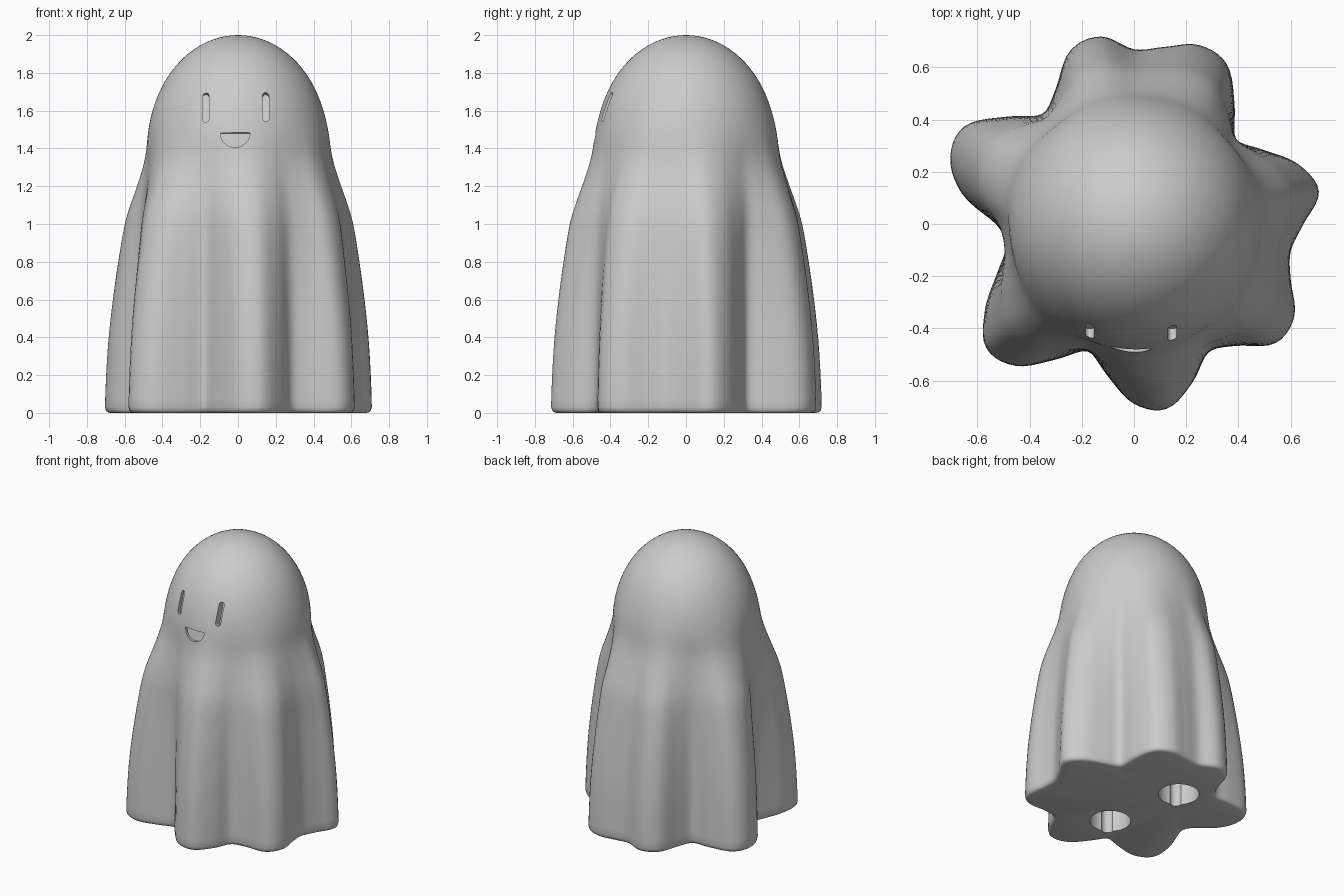
import bpy, bmesh, math
from mathutils import Matrix, Vector

cube = bpy.data.objects.get("Cube")
if cube:
    bpy.data.objects.remove(cube)

grey = bpy.data.materials.new("plain grey")
grey.use_nodes = True
grey.diffuse_color = (0.6, 0.6, 0.6, 1)
grey.node_tree.nodes["Principled BSDF"].inputs["Base Color"].default_value = (0.6, 0.6, 0.6, 1)

# Hem radius every ten degrees, in hundredths, counter-clockwise from +x
HEM = [65, 72, 67, 57, 51, 60, 71, 73, 69, 67, 73, 71, 60, 55, 64, 75, 75, 67,
       53, 50, 56, 66, 74, 71, 60, 52, 59, 69, 72, 65, 57, 61, 71, 71, 64, 61]
# Strength of the folds every fifth of a unit, from hem to crown
FOLD = [100, 97, 91, 81, 68, 52, 28, 7, 0, 0, 0, 0]


def spline(values, t, closed=False):
    """Smooth curve through evenly spaced values."""
    i, f = math.floor(t), t - math.floor(t)
    n = len(values)
    at = lambda k: values[k % n if closed else max(0, min(n - 1, k))] / 100
    a, b, c, d = (at(i + k) for k in (-1, 0, 1, 2))
    return b + f * (c - a + f * (2*a - 5*b + 4*c - d + f * (3*(b - c) + d - a))) / 2


def radius(angle, z):
    """Round head that flows into the folds of the sheet."""
    if z > 1.4:
        core = 0.48 * math.sqrt(max(0, 1 - ((z - 1.4) / 0.6) ** 2))
    else:
        s = min(1, (1.4 - z) / 0.4)
        core = 0.48 + 0.03 * s * s * (3 - 2 * s)
    hem = spline(HEM, angle / math.radians(10), True)
    return core + (hem - 0.51) * spline(FOLD, z / 0.2)


def finish(name, bm):
    bmesh.ops.recalc_face_normals(bm, faces=bm.faces)
    mesh = bpy.data.meshes.new(name)
    bm.to_mesh(mesh)
    bm.free()
    mesh.materials.append(grey)
    obj = bpy.data.objects.new(name, mesh)
    bpy.context.collection.objects.link(obj)
    return obj


def prism(name, outline, depth, matrix):
    """Solid made by pushing a flat outline both ways along its local z."""
    bm = bmesh.new()
    face = bm.faces.new([bm.verts.new((x, y, -depth)) for x, y in outline])
    new = bmesh.ops.extrude_face_region(bm, geom=[face])["geom"]
    bmesh.ops.translate(bm, vec=(0, 0, 2 * depth),
                        verts=[v for v in new if isinstance(v, bmesh.types.BMVert)])
    bm.transform(matrix)
    return finish(name, bm)


def arc(r, start, end, count, y=0):
    return [(r * math.cos(a), y + r * math.sin(a)) for a in
            (math.radians(start + (end - start) * i / count) for i in range(count + 1))]


# Sheet body: rounded hem, folds, dome
SEGMENTS = 180
rings = [(0, 0.03), (0.004, 0.016), (0.012, 0.006), (0.03, 0)]
rings += [(0.03 + 1.37 * i / 28, 0) for i in range(1, 29)]
rings += [(1.4 + 0.6 * math.sin(math.pi / 2 * i / 22), 0) for i in range(1, 22)]
bm = bmesh.new()
loops = []
for z, inset in rings:
    loop = []
    for i in range(SEGMENTS):
        a = math.tau * i / SEGMENTS
        r = radius(a, z) - inset
        loop.append(bm.verts.new((r * math.cos(a), r * math.sin(a), z)))
    loops.append(loop)
for low, high in zip(loops, loops[1:]):
    for i in range(SEGMENTS):
        j = (i + 1) % SEGMENTS
        bm.faces.new((low[i], low[j], high[j], high[i]))
crown = bm.verts.new((0, 0, 2))
for i in range(SEGMENTS):
    bm.faces.new((loops[-1][i], loops[-1][(i + 1) % SEGMENTS], crown))
bm.faces.new(loops[0][::-1])
body = finish("sheet_body", bm)

# Face cutters, leaning back with the slope of the head
cutters = []
slot = arc(0.0165, 0, 180, 10, 0.065) + arc(0.0165, 180, 360, 10, -0.065)
lean = math.radians(90 - 17)
for side, x in (("right", -0.17), ("left", 0.147)):
    place = Matrix.Translation((x, -0.42, 1.62)) @ Matrix.Rotation(lean, 4, "X")
    cutters.append(prism(side + "_eye_cutter", slot, 0.045, place))
place = Matrix.Translation((-0.015, -0.5, 1.487)) @ Matrix.Rotation(math.radians(80), 4, "X")
cutters.append(prism("mouth_cutter", arc(0.078, 180, 360, 24), 0.05, place))

# Two round sockets in the base, each with a small side notch
for side, x, y in (("back", -0.15, 0.28), ("front", -0.03, -0.28)):
    centre = Vector((x, y, 0))
    cutters.append(prism(side + "_socket_cutter", arc(0.135, 0, 350, 35), 0.25,
                         Matrix.Translation(centre)))
    notch = centre + Vector((-0.06, -0.1, 0))
    cutters.append(prism(side + "_notch_cutter", arc(0.04, 0, 342, 19), 0.25,
                         Matrix.Translation(notch)))

for cutter in cutters:
    cutter.hide_render = True
    cutter.hide_set(True)
    cut = body.modifiers.new(cutter.name, "BOOLEAN")
    cut.operation = "DIFFERENCE"
    cut.solver = "EXACT"
    cut.object = cutter

# Bake the cuts, then smooth while keeping the cut edges crisp
bpy.ops.object.select_all(action="DESELECT")
bpy.context.view_layer.objects.active = body
body.select_set(True)
for cut in list(body.modifiers):
    bpy.ops.object.modifier_apply(modifier=cut.name)
for cutter in cutters:
    bpy.data.objects.remove(cutter)
bpy.ops.object.shade_smooth_by_angle(angle=math.radians(35))
